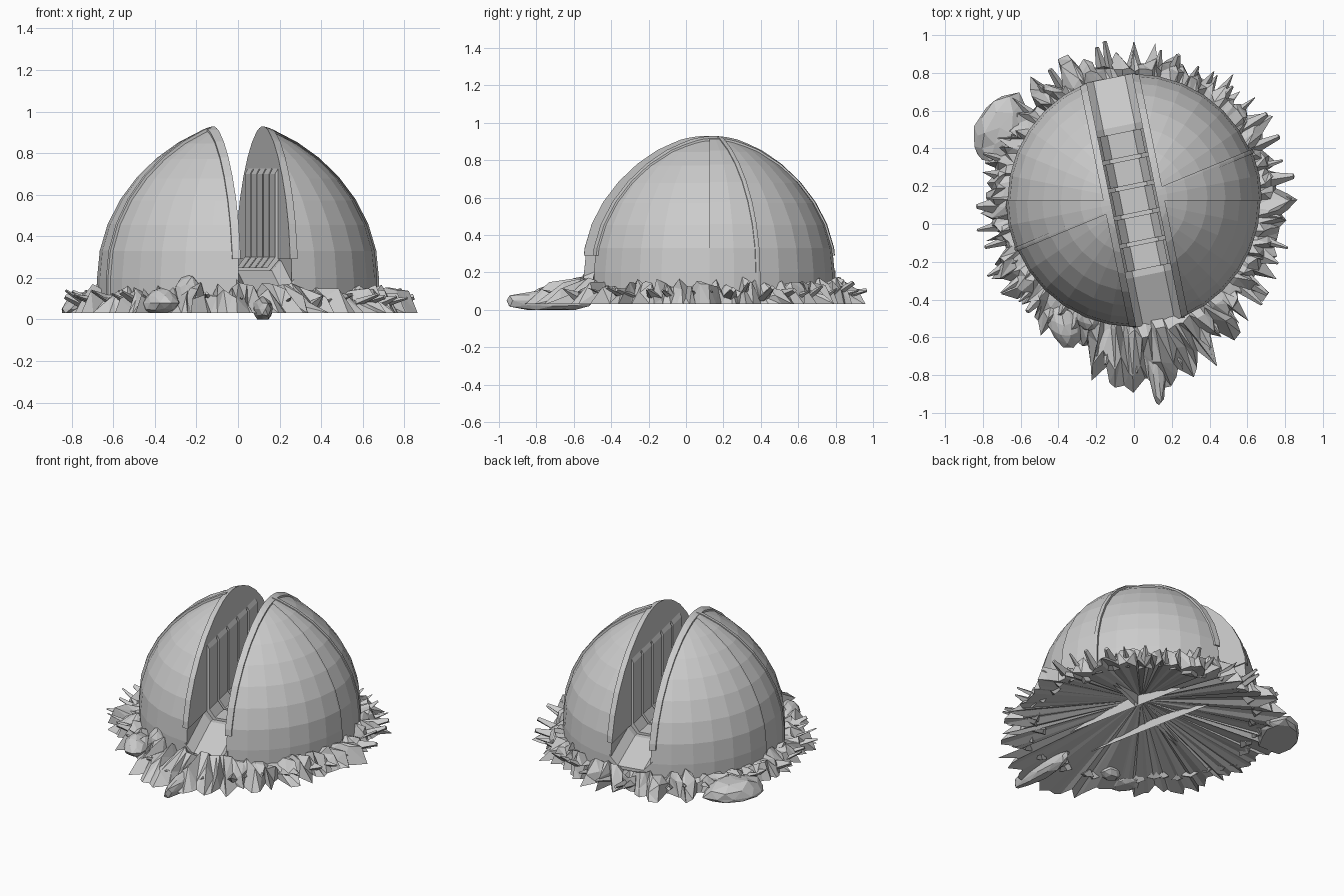
import bpy, bmesh, math, random
from mathutils import Vector, Matrix

if "Cube" in bpy.data.objects:
    bpy.data.objects.remove(bpy.data.objects["Cube"])

random.seed(11)
C = Vector((0, 0.125, 0))          # dome axis
A = math.radians(11.5)             # slot turn about z
R, H, Z0, BASE = 0.67, 0.745, 0.2, 0.1   # dome radius, rise, spring height, foot
U = Vector((math.cos(A), math.sin(A), 0))   # across the slot

grey = bpy.data.materials.new("stone_grey")
grey.diffuse_color = (0.6, 0.6, 0.6, 1)
grey.use_nodes = True
grey.node_tree.nodes["Principled BSDF"].inputs["Base Color"].default_value = grey.diffuse_color


def finish(name, bm):
    bmesh.ops.recalc_face_normals(bm, faces=bm.faces[:])
    me = bpy.data.meshes.new(name)
    bm.to_mesh(me)
    bm.free()
    me.materials.append(grey)
    ob = bpy.data.objects.new(name, me)
    bpy.context.collection.objects.link(ob)
    return ob


def dome_slice(name, k, planes):
    """Dome scaled by k, keeping the positive side of each (point, normal)."""
    bm = bmesh.new()
    prof = [(R * k, BASE), (R * k, Z0)]
    for i in range(1, 9):
        t = math.radians(90 * i / 9)
        prof.append((R * k * math.cos(t) ** 1.25, Z0 + H * k * math.sin(t)))
    rings = [[bm.verts.new((C.x + r * math.cos(2 * math.pi * j / 32),
                            C.y + r * math.sin(2 * math.pi * j / 32), z))
              for j in range(32)] for r, z in prof]
    for a, b in zip(rings, rings[1:]):
        for j in range(32):
            bm.faces.new((a[j], a[(j + 1) % 32], b[(j + 1) % 32], b[j]))
    top = bm.verts.new((C.x, C.y, Z0 + H * k))
    for j in range(32):
        bm.faces.new((rings[-1][j], rings[-1][(j + 1) % 32], top))
    bm.faces.new(rings[0][::-1])
    for p, n in planes:
        cut = bmesh.ops.bisect_plane(bm, geom=bm.verts[:] + bm.edges[:] + bm.faces[:],
                                     plane_co=p, plane_no=n, clear_inner=True)
        edges = [e for e in cut["geom_cut"] if isinstance(e, bmesh.types.BMEdge)]
        bmesh.ops.holes_fill(bm, edges=edges, sides=0)
    # open underneath
    bmesh.ops.recalc_face_normals(bm, faces=bm.faces[:])
    foot = [f for f in bm.faces if all(abs(v.co.z - BASE) < 1e-4 for v in f.verts)]
    bmesh.ops.delete(bm, geom=foot, context='FACES')
    return finish(name, bm)


def loft(name, sections):
    """Solid through equal point loops, given in slot space, turned into place."""
    bm = bmesh.new()
    loops = [[bm.verts.new(p) for p in s] for s in sections]
    n = len(loops[0])
    for a, b in zip(loops, loops[1:]):
        for i in range(n):
            bm.faces.new((a[i], a[(i + 1) % n], b[(i + 1) % n], b[i]))
    bm.faces.new(loops[0])
    bm.faces.new(loops[-1][::-1])
    bmesh.ops.transform(bm, matrix=Matrix.Translation(C) @ Matrix.Rotation(A, 4, 'Z'),
                        verts=bm.verts[:])
    return finish(name, bm)


# Dome halves, slot edge trims, side panels and side ribs
up = Vector((0, 0, 1))
for side, s in (("left", -1), ("right", 1)):
    inner = (C + U * s * 0.13, U * s)
    dome_slice(side + "_dome_half", 1.0, [inner])
    dome_slice(side + "_slot_trim", 1.015,
               [(C + U * s * 0.122, U * s), (C + U * s * 0.16, -U * s),
                (Vector((0, 0, 0.29)), up)])
    d = math.radians(22.5)
    n1 = Vector((-math.sin(d), math.cos(d), 0)) * s    # normal of the tilted seam
    dome_slice(side + "_side_panel", 1.012,
               [inner, (C, Vector((0, s, 0))), (C, -n1)])
    dome_slice(side + "_side_rib", 1.02,
               [(C + U * s * 0.14, U * s), (C - n1 * 0.012, n1), (C + n1 * 0.012, -n1)])

# Trough floor with chamfered sides and a ramp at each end
def trough(y, z):
    return [(-0.14, y, z - 0.02), (0.14, y, z - 0.02), (0.14, y, z + 0.06),
            (0.085, y, z), (-0.085, y, z), (-0.14, y, z + 0.06)]

loft("slot_floor", [trough(-0.66, 0.13), trough(-0.4, 0.235),
                    trough(0.4, 0.235), trough(0.66, 0.15)])

# U-shaped lining plates in the slot
def lining(y):
    return [(-0.13, y, 0.74), (-0.108, y, 0.70), (-0.108, y, 0.30), (-0.07, y, 0.25),
            (0.07, y, 0.25), (0.108, y, 0.30), (0.108, y, 0.70), (0.13, y, 0.74),
            (0.13, y, 0.29), (0.078, y, 0.23), (-0.078, y, 0.23), (-0.13, y, 0.29)]

for i in range(5):
    y = -0.30 + 0.15 * i
    loft("slot_lining_%d" % (i + 1), [lining(y - 0.065), lining(y + 0.065)])

# Jagged rock skirt, longer at the front, hollow underneath
N = 140
bm = bmesh.new()
rings = [[], [], [], []]
for i in range(N):
    t = 2 * math.pi * (i + random.uniform(-0.3, 0.3)) / N
    front = math.exp(-((math.degrees(t) - 276) / 25) ** 2)
    side = 0.03 * abs(math.cos(t))
    ro = 0.755 + side + 0.25 * front + random.choice((-0.06, -0.03, 0.0, 0.03, 0.08))
    r1 = random.uniform(0.67, 0.73)
    r2 = r1 + (ro - r1) * random.uniform(0.35, 0.8)
    rows = ((0.62, 0.12, 0), (r1, random.uniform(0.09, 0.18), 0.4),
            (r2, random.uniform(0.06, 0.15), 0.6), (ro, 0.03, 0.5))
    for ring, (r, z, j) in zip(rings, rows):
        q = t + random.uniform(-j, j) * 2 * math.pi / N
        ring.append(bm.verts.new((r * math.cos(q), C.y + r * math.sin(q), z)))
hub = bm.verts.new((0.05, C.y, 0.19))
for i in range(N):
    j = (i + 1) % N
    for a, b in zip(rings, rings[1:]):
        bm.faces.new((a[i], b[i], b[j]))
        bm.faces.new((a[i], b[j], a[j]))
    bm.faces.new((rings[3][i], hub, rings[3][j]))
finish("rock_skirt", bm)


# Loose boulders: centre, half sizes, turn
def boulder(name, pos, size, turn, low):
    bm = bmesh.new()
    bmesh.ops.create_icosphere(bm, subdivisions=2, radius=1)
    for v in bm.verts:
        v.co *= random.uniform(0.88, 1.08)
        v.co = Vector(a * b for a, b in zip(v.co, size))
    bmesh.ops.transform(bm, verts=bm.verts[:],
                        matrix=Matrix.Translation(pos) @ Matrix.Rotation(turn, 4, 'Z'))
    for v in bm.verts:
        v.co.z = max(v.co.z, low)
    finish(name, bm)

boulder("back_left_boulder", (-0.71, 0.51, 0.05), (0.13, 0.2, 0.09), -0.5, 0.03)
boulder("front_left_boulder", (-0.37, -0.54, 0.08), (0.08, 0.12, 0.07), 0.4, 0.03)
boulder("front_left_stone", (-0.24, -0.50, 0.11), (0.07, 0.07, 0.11), 0.2, 0.03)
boulder("front_slab", (0.12, -0.72, 0.05), (0.05, 0.26, 0.06), 0.05, 0.0)

# Larger shards leaning out of the skirt
for i in range(44):
    t = math.radians(360 * i / 44 + random.uniform(-3, 3))
    front = math.exp(-((math.degrees(t) - 276) / 24) ** 2)
    r = random.uniform(0.72, 0.77) + 0.17 * front * random.random()
    d = Vector((math.cos(t), math.sin(t), 0))
    bm = bmesh.new()
    bmesh.ops.create_cone(bm, cap_ends=True, segments=4, radius1=random.uniform(0.03, 0.055),
                          radius2=random.uniform(0.0, 0.015), depth=random.uniform(0.12, 0.24))
    lean = (d * random.uniform(1.2, 4) + up).to_track_quat('Z', 'Y').to_matrix().to_4x4()
    bmesh.ops.transform(bm, verts=bm.verts[:],
                        matrix=Matrix.Translation(C + d * r + up * 0.08) @ lean)
    for v in bm.verts:
        v.co.z = max(v.co.z, 0.035)
    finish("rock_shard_%d" % (i + 1), bm)
